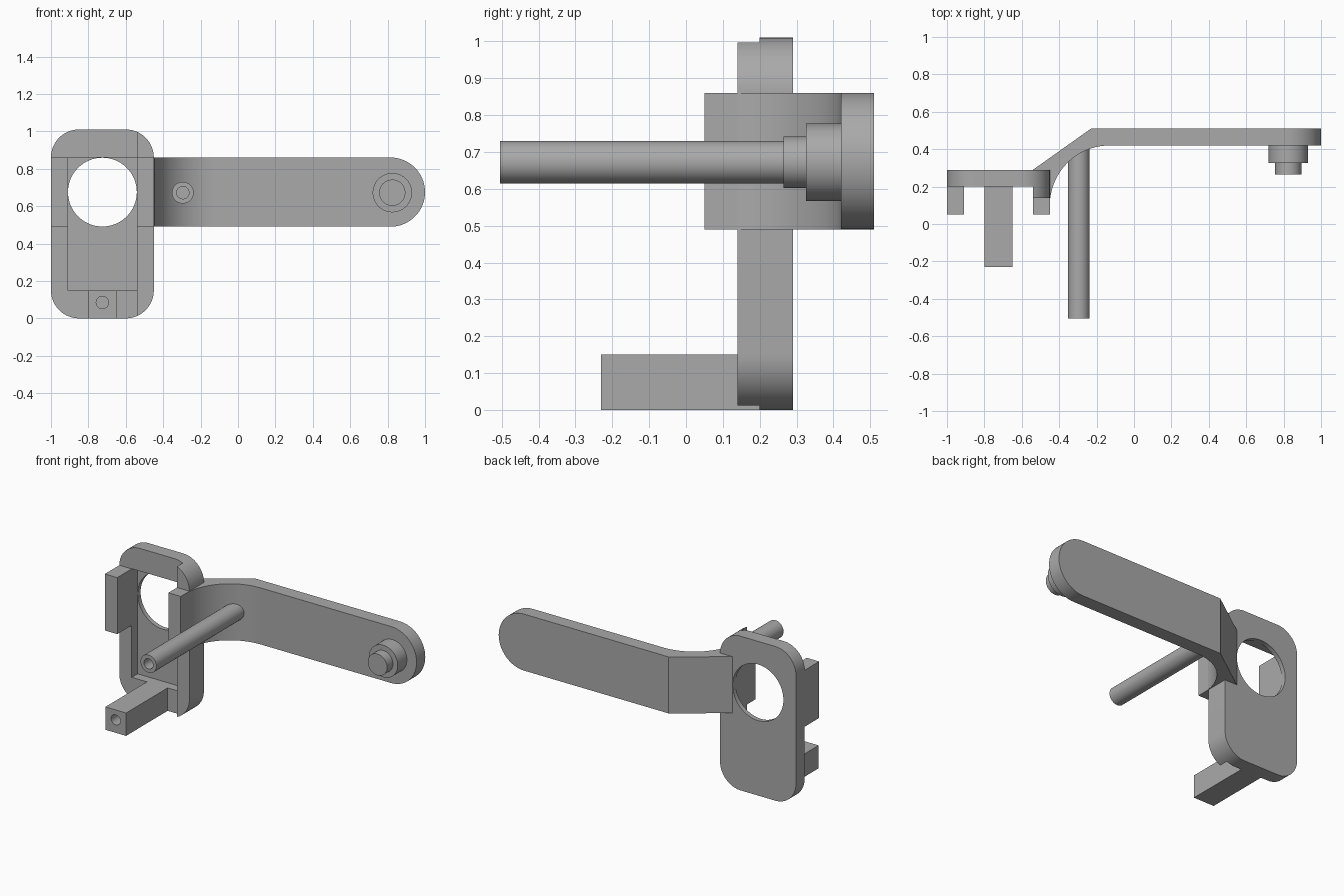
import bpy, bmesh
from math import pi, sin, cos, radians
from mathutils import Vector

if "Cube" in bpy.data.objects:
    bpy.data.objects.remove(bpy.data.objects["Cube"])

grey = bpy.data.materials.new("plain grey")
grey.use_nodes = True
tone = (0.4, 0.4, 0.4, 1)
grey.diffuse_color = tone
grey.node_tree.nodes["Principled BSDF"].inputs["Base Color"].default_value = tone


def arc(cx, cz, r, start, end, steps=16):
    """Points along a circular arc, angles in degrees."""
    angles = [radians(start + (end - start) * i / steps) for i in range(steps + 1)]
    return [(cx + r * cos(a), cz + r * sin(a)) for a in angles]


def prism(name, points, low, high, axis="y"):
    """Extrude an outline along y (points are x, z) or z (points are x, y)."""
    bm = bmesh.new()
    place = (lambda a, b: (a, low, b)) if axis == "y" else (lambda a, b: (a, b, low))
    shift = Vector((0, high - low, 0) if axis == "y" else (0, 0, high - low))
    face = bm.faces.new([bm.verts.new(place(a, b)) for a, b in points])
    new = bmesh.ops.extrude_face_region(bm, geom=[face])["geom"]
    bmesh.ops.translate(bm, vec=shift,
                        verts=[v for v in new if isinstance(v, bmesh.types.BMVert)])
    bmesh.ops.recalc_face_normals(bm, faces=bm.faces)
    mesh = bpy.data.meshes.new(name)
    bm.to_mesh(mesh)
    bm.free()
    mesh.materials.append(grey)
    obj = bpy.data.objects.new(name, mesh)
    bpy.context.collection.objects.link(obj)
    return obj


def block(name, x, y, z):
    return prism(name, [(x[0], z[0]), (x[1], z[0]), (x[1], z[1]), (x[0], z[1])], *y)


def disc(name, x, z, r, y0, y1):
    return prism(name, arc(x, z, r, 0, 360, 64)[:-1], y0, y1)


def boolean(obj, tool, operation="DIFFERENCE"):
    """Apply a cut and drop the cutter."""
    tool.hide_render = True
    mod = obj.modifiers.new("cut", "BOOLEAN")
    mod.operation, mod.object, mod.solver = operation, tool, "EXACT"
    bpy.context.view_layer.objects.active = obj
    bpy.ops.object.modifier_apply(modifier=mod.name)
    bpy.data.objects.remove(tool)


# Shared measures
L, IL, IR, R = -1.0, -0.91, -0.54, -0.45
MID, HOLE_Z, BAND = -0.725, 0.675, (0.49, 0.86)
TOP, CORNER = 1.01, 0.15
lo, hi = L + CORNER, R - CORNER
outline = (arc(hi, CORNER, CORNER, -90, 0) + arc(hi, TOP - CORNER, CORNER, 0, 90)
           + arc(lo, TOP - CORNER, CORNER, 90, 180) + arc(lo, CORNER, CORNER, 180, 270))

# Back plate with shallow recess and round opening
plate = prism("back_plate", outline, 0.2, 0.29)
boolean(plate, block("recess_cutter", (IL, IR), (0.1, 0.26), (0.15, 0.861)))
boolean(plate, disc("opening_cutter", MID, HOLE_Z, 0.184, 0.1, 0.4))

# Raised strip along the plate's arm side
strip = prism("side_strip", outline, 0.14, 0.2)
boolean(strip, block("strip_limit", (IR, 0), (0, 0.5), (-1, 2)), "INTERSECT")

# Tabs flanking the opening
block("right_tab", (L, IL), (0.05, 0.2), BAND)
block("left_tab", (IR, R), (0.05, 0.14), BAND)

# Lower post with screw hole
post = block("lower_post", (-0.8, -0.65), (-0.23, 0.2), (0, 0.15))
boolean(post, disc("post_hole_cutter", MID, 0.085, 0.033, -0.3, 0.1))

# Bent arm, with its far end rounded
inner = arc(-0.13, 0.1, 0.32, 90, 173, 20)
arm_plan = [(1.0, 0.42)] + inner + [(R, 0.14), (R, 0.2), (IR, 0.29), (-0.23, 0.51), (1.0, 0.51)]
arm = prism("bent_arm", arm_plan, *BAND, axis="z")
end_shape = arc(0.815, HOLE_Z, 0.185, -90, 90, 32) + [(-1, BAND[1]), (-1, BAND[0])]
boolean(arm, prism("arm_end_limit", end_shape, -1, 1), "INTERSECT")

# Stepped boss at the arm's end
disc("boss_base", 0.825, 0.672, 0.105, 0.325, 0.42)
disc("boss_tip", 0.825, 0.672, 0.07, 0.265, 0.325)

# Long rod with bored end
rod = disc("long_rod", -0.295, 0.672, 0.058, -0.505, 0.42)
boolean(rod, disc("rod_bore_cutter", -0.295, 0.672, 0.033, -0.6, -0.2))

# Smooth the curved walls, keep the edges crisp
bpy.ops.object.select_all(action="DESELECT")
for obj in bpy.context.collection.objects:
    if obj.type == "MESH":
        obj.select_set(True)
        bpy.context.view_layer.objects.active = obj
bpy.ops.object.shade_smooth_by_angle(angle=radians(30))
